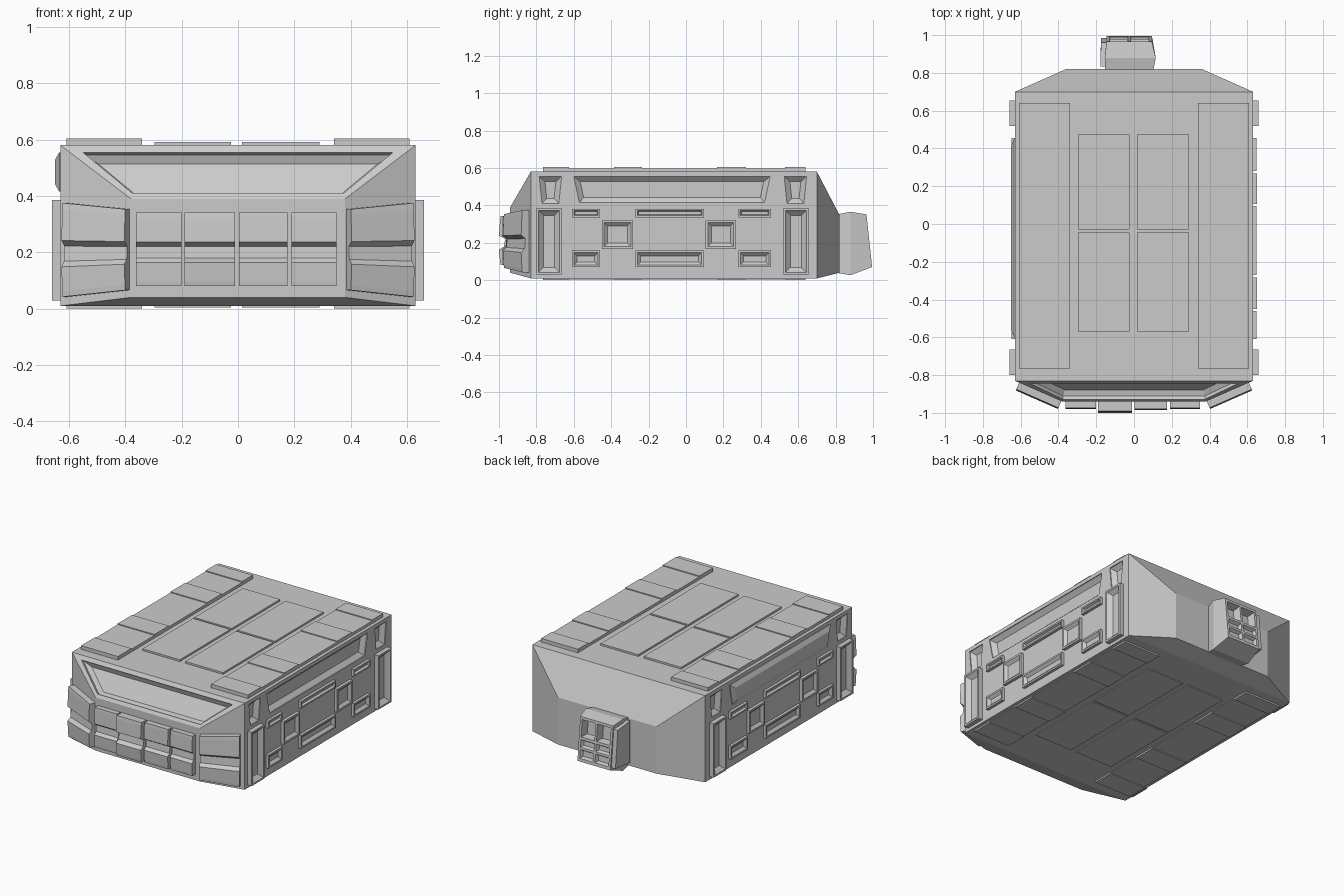
import bpy, bmesh
from mathutils import Vector as V

if "Cube" in bpy.data.objects:
    bpy.data.objects.remove(bpy.data.objects["Cube"])

CENTER = V((0, 0, .3))


def finish(name, bm):
    bmesh.ops.recalc_face_normals(bm, faces=bm.faces)
    me = bpy.data.meshes.new(name)
    bm.to_mesh(me)
    bm.free()
    ob = bpy.data.objects.new(name, me)
    bpy.context.collection.objects.link(ob)
    return ob


def loft(name, loops):
    """Skin a list of equal-length point loops and cap both ends."""
    bm = bmesh.new()
    rings = [[bm.verts.new(p) for p in lp] for lp in loops]
    n = len(rings[0])
    for a, b in zip(rings, rings[1:]):
        for i in range(n):
            j = (i + 1) % n
            bm.faces.new((a[i], a[j], b[j], b[i]))
    bm.faces.new(rings[0])
    bm.faces.new(rings[-1])
    return finish(name, bm)


def inset(pts, s):
    out = []
    for i, p in enumerate(pts):
        a = (p - pts[i - 1]).normalized()
        b = (pts[(i + 1) % len(pts)] - p).normalized()
        out.append(p + (b - a) * s / a.cross(b).length)
    return out


def panel(name, pts, steps):
    """Stepped plate on a polygon; steps are (inset, height) pairs."""
    pts = [V(p) for p in pts]
    n = (pts[1] - pts[0]).cross(pts[2] - pts[1]).normalized()
    if n.dot(pts[0] - CENTER) < 0:
        n = -n
    return loft(name, [[q + n * h for q in inset(pts, s)] for s, h in steps])


def cut(ob, cutters):
    for c in cutters:
        m = ob.modifiers.new("cut", 'BOOLEAN')
        m.operation = 'DIFFERENCE'
        m.solver = 'EXACT'
        m.object = c
    dg = bpy.context.evaluated_depsgraph_get()
    me = bpy.data.meshes.new_from_object(ob.evaluated_get(dg))
    ob.modifiers.clear()
    ob.data = me
    for c in cutters:
        bpy.data.objects.remove(c)


def side_rect(s, y0, y1, z0, z1, taper=0):
    x = s * .63
    return [(x, y0, z1), (x, y1, z1), (x, y1 - taper, z0), (x, y0 + taper, z0)]


def flat_rect(x0, x1, y0, y1, z):
    return [(x0, y0, z), (x1, y0, z), (x1, y1, z), (x0, y1, z)]


# Main hull with bevelled nose and tail
bm = bmesh.new()
for s in (1, -1):
    for p in ((.63, -.83, .58), (.63, -.83, .01), (.38, -.94, .39), (.38, -.94, .04),
              (.63, .70, .58), (.63, .70, .01), (.36, .82, .35), (.36, .82, .04)):
        bm.verts.new((s * p[0], p[1], p[2]))
bmesh.ops.convex_hull(bm, input=bm.verts)
bmesh.ops.dissolve_limit(bm, angle_limit=.01, verts=bm.verts, edges=bm.edges)
hull = finish("hull", bm)

# Recessed windshield and side windows
cutters = [panel("cutter", [(-.55, -.8445, .555), (.55, -.8445, .555),
                            (.375, -.928, .41), (-.375, -.928, .41)],
                 [(0, .03), (0, -.02), (.022, -.045)])]
for s in (1, -1):
    for y0, y1 in ((-.785, -.665), (.525, .645)):
        cutters.append(panel("cutter", side_rect(s, y0, y1, .41, .555, .015),
                             [(0, .02), (0, -.005), (.028, -.03)]))
    if s > 0:
        cutters.append(panel("cutter", side_rect(s, -.60, .45, .415, .555, .03),
                             [(0, .02), (0, -.005), (.028, -.03)]))
    else:
        panel("side_window_left", side_rect(s, -.60, .45, .415, .555, .03),
              [(0, -.01), (0, .004), (.028, .02)])
cut(hull, cutters)

# Framed panels on both sides
for s in (1, -1):
    for y0, y1 in ((-.80, -.665), (.52, .655)):
        panel("corner_panel", side_rect(s, y0, y1, .03, .385),
              [(0, -.01), (0, .03), (.012, .03), (.018, .022), (.038, .003)])
    for y0, y1 in ((-.61, -.46), (-.27, .095), (.28, .455)):
        panel("slit_panel", side_rect(s, y0, y1, .335, .382),
              [(0, -.01), (0, .018), (.01, .018), (.016, .004)])
        panel("lower_panel", side_rect(s, y0, y1, .07, .158),
              [(0, -.01), (0, .018), (.011, .018), (.028, .002)])
    for y0, y1 in ((-.45, -.283), (.105, .267)):
        panel("square_panel", side_rect(s, y0, y1, .168, .32),
              [(0, -.01), (0, .02), (.012, .02), (.03, .004)])

# Roof and floor plates
for s in (1, -1):
    x0, x1 = sorted((s * .34, s * .608))
    for z, up in ((.58, 1), (.01, 0)):
        where = "roof" if up else "floor"
        h = (.018, .024, .012) if up else (.005, .01, .005)
        panel(where + "_strip", flat_rect(x0, x1, -.765, .64, z), [(0, -.01), (0, h[0])])
        for y0, y1 in ((.53, .64), (.165, .32), (-.385, -.235), (-.765, -.625)):
            panel(where + "_pad", flat_rect(x0, x1, y0, y1, z), [(0, -.01), (0, h[1])])
        c0, c1 = (.015, .29) if s > 0 else (-.297, -.025)
        for y0, y1 in ((-.03, .475), (-.57, -.045)):
            panel(where + "_hatch", flat_rect(c0, c1, y0, y1, z), [(0, -.01), (0, h[2])])

# Slatted nose panels: one louvre profile swept between two upright ends
LOUVRE = ((-.6, 1), (.85, 1), (.9, .93), (1, .60), (.45, .54),
          (.55, .38), (1, .32), (.9, .06), (.85, 0), (-.6, 0))


def slat_end(x, y, out, z0, z1):
    return [V((x, y, z0 + v * (z1 - z0))) + out * u for u, v in LOUVRE]


for x0, x1, d in ((-.362, -.2, .04), (-.19, -.01, .06), (.003, .176, .045), (.19, .35, .04)):
    out = V((0, -d, 0))
    loft("nose_panel", [slat_end(x0, -.94, out, .08, .342),
                        slat_end(x1, -.94, out, .08, .342)])
for s in (1, -1):
    out = V((s * .4, -.916, 0)) * .045
    loft("cheek_panel", [slat_end(s * .608, -.84, out, .042, .375),
                         slat_end(s * .385, -.938, out, .066, .353)])

# Rear pod with recessed panes
loft("x", [[(0, 0, 0)] * 3] * 2).name = "unused"
bpy.data.objects.remove(bpy.data.objects["unused"])


def ring(x0, x1, yb, zb, yt, zt):
    return [(x0, yb, zb), (x1, yb, zb), (x1, yt, zt), (x0, yt, zt)]


pod = loft("rear_pod", [ring(-.152, .1, .80, .04, .80, .35),
                        ring(-.155, .115, .88, .027, .88, .366),
                        ring(-.145, .095, .995, .07, .965, .352)])


def pod_rect(x0, x1, z0, z1):
    def y(z):
        return .995 - (z - .07) / .282 * .03
    return [(x0, y(z0), z0), (x1, y(z0), z0), (x1, y(z1), z1), (x0, y(z1), z1)]


panes = []
for x0, x1 in ((-.13, -.032), (-.018, .08)):
    for z0, z1, d in ((.225, .335, .05), (.16, .208, .02), (.09, .145, .02)):
        panes.append(panel("cutter", pod_rect(x0, x1, z0, z1),
                           [(0, .02), (0, 0), (.01, -d)]))
cut(pod, panes)

# Plate on the pod's left flank
loft("pod_side_plate", [ring(-.178, -.14, .835, .07, .835, .345),
                        ring(-.175, -.14, .985, .085, .96, .33)])
